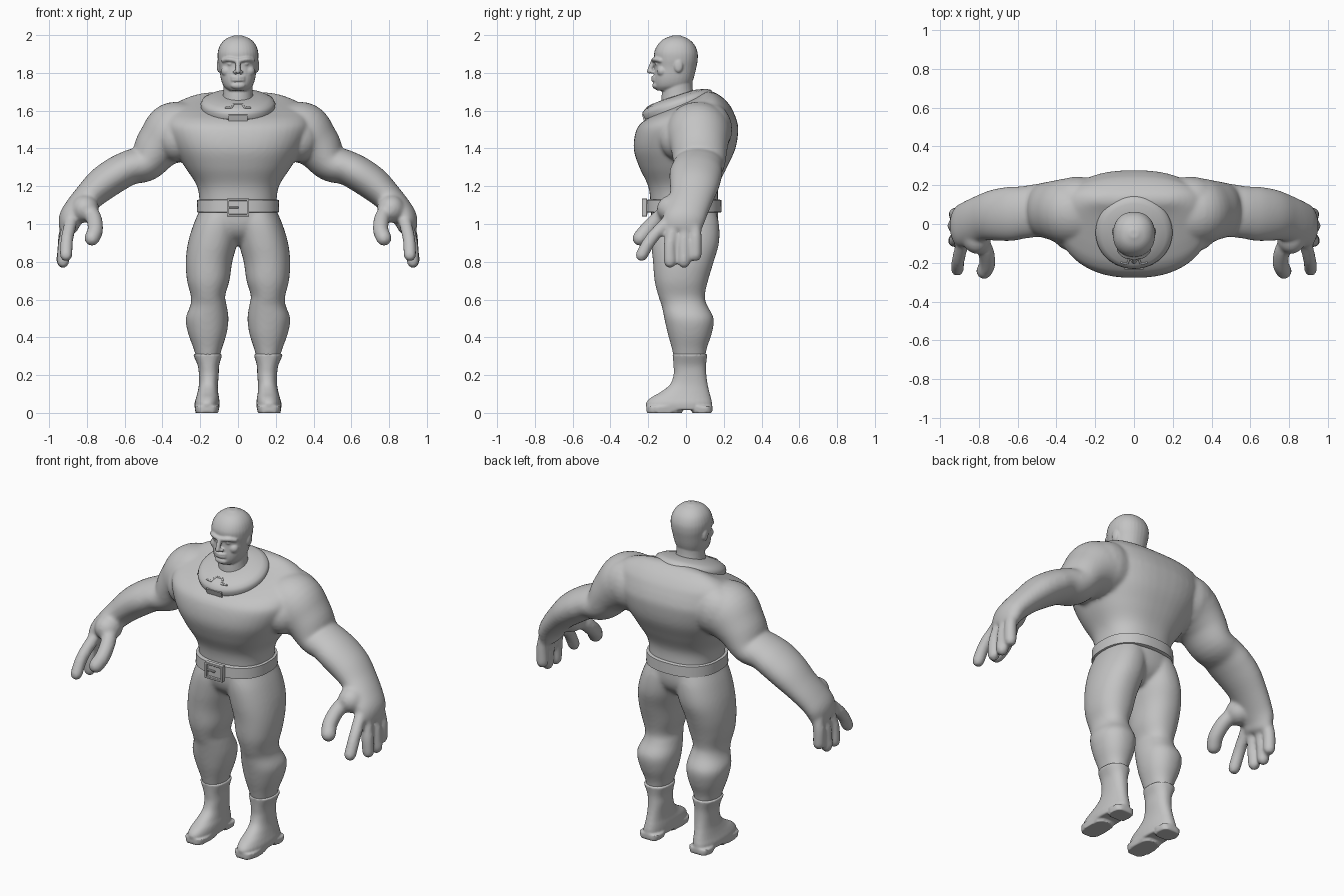
import bpy, bmesh, math
from mathutils import Vector, Matrix

default = bpy.data.objects.get("Cube")
if default:
    bpy.data.objects.remove(default, do_unlink=True)

grey = bpy.data.materials.new("plain_grey")
grey.use_nodes = True
grey.diffuse_color = (0.55, 0.55, 0.55, 1)
grey.node_tree.nodes["Principled BSDF"].inputs["Base Color"].default_value = (0.55, 0.55, 0.55, 1)

UP = Vector((0, 0, 1))
DEPTH = Vector((0, 1, 0))


def resample(stations, steps=5):
    """Catmull-Rom interpolation of centre and radii together."""
    p = [Vector(s) for s in stations]
    p = [p[0] * 2 - p[1]] + p + [p[-1] * 2 - p[-2]]
    out = []
    for a, b, c, d in zip(p, p[1:], p[2:], p[3:]):
        for i in range(steps):
            t = i / steps
            out.append((b * 2 + (c - a) * t + (a * 2 - b * 5 + c * 4 - d) * t * t
                        + (b * 3 - a - c * 3 + d) * t ** 3) * 0.5)
    return out + [p[-2]]


def tube(bm, stations, side=DEPTH, flat=False, power=2.0, n=32, dome=0.0, smooth=True):
    """Loft rings (x, y, z, radius_u, radius_v); level rings when flat."""
    pts = resample(stations) if smooth else [Vector(s) for s in stations]
    mids = [Vector(q[:3]) for q in pts]
    rings = []
    for i, q in enumerate(pts):
        t = UP if flat else (mids[min(i + 1, len(mids) - 1)] - mids[max(i - 1, 0)]).normalized()
        rings.append((mids[i], t, q[3], q[4]))
    if dome:
        def cap(ring, sign):
            c, t, ru, rv = ring
            r = min(ru, rv) * dome * sign
            return [(c + t * r * math.sin(a), t, ru * math.cos(a), rv * math.cos(a))
                    for a in map(math.radians, (30, 55, 75))]
        rings = cap(rings[0], -1)[::-1] + rings + cap(rings[-1], 1)
    loops = []
    for c, t, ru, rv in rings:
        v = (side - t * side.dot(t)).normalized()
        u = v.cross(t)
        loop = []
        for k in range(n):
            ca, sa = math.cos(math.tau * k / n), math.sin(math.tau * k / n)
            ca = math.copysign(abs(ca) ** (2 / power), ca)
            sa = math.copysign(abs(sa) ** (2 / power), sa)
            loop.append(bm.verts.new(c + u * ru * ca + v * rv * sa))
        loops.append(loop)
    for a, b in zip(loops, loops[1:]):
        for k in range(n):
            bm.faces.new((a[k], a[k - 1], b[k - 1], b[k]))
    bm.faces.new(loops[0])
    bm.faces.new(loops[-1][::-1])


def slices(rows):
    """Level slices (z, x0, x1, y0, y1) as loft stations."""
    return [((a + b) / 2, (c + d) / 2, z, (b - a) / 2, (d - c) / 2) for z, a, b, c, d in rows]


def centred(rows):
    return slices([(z, -w, w, a, b) for z, w, a, b in rows])


def limb(bm, pts, r):
    tube(bm, [(*p, r, r) for p in pts], n=16, dome=1.0)


def ball(bm, centre, size):
    m = Matrix.Translation(centre) @ Matrix.Diagonal((*size, 1))
    bmesh.ops.create_uvsphere(bm, u_segments=20, v_segments=12, radius=1, matrix=m)


def box(bm, centre, size):
    bmesh.ops.create_cube(bm, size=1, matrix=Matrix.Translation(centre) @ Matrix.Diagonal((*size, 1)))


def mirror(bm):
    geom = bmesh.ops.duplicate(bm, geom=bm.verts[:] + bm.edges[:] + bm.faces[:])["geom"]
    for v in geom:
        if isinstance(v, bmesh.types.BMVert):
            v.co.x *= -1


def finish(bm, name, voxel=0.0, relax=0, angle=40):
    bmesh.ops.recalc_face_normals(bm, faces=bm.faces)
    mesh = bpy.data.meshes.new(name)
    bm.to_mesh(mesh)
    bm.free()
    mesh.materials.append(grey)
    mesh.polygons.foreach_set("use_smooth", [True] * len(mesh.polygons))
    mesh.set_sharp_from_angle(angle=math.radians(angle))
    ob = bpy.data.objects.new(name, mesh)
    bpy.context.collection.objects.link(ob)
    if voxel:
        mod = ob.modifiers.new("blend", "REMESH")
        mod.mode = "VOXEL"
        mod.voxel_size = voxel
        mod.use_smooth_shade = True
        soft = ob.modifiers.new("soften", "SMOOTH")
        soft.factor = 0.5
        soft.iterations = relax
    return ob


# Body: arm, hand and leg on one side, mirrored, then the torso
bm = bmesh.new()
tube(bm, [(.22, .07, 1.515, .13, .16), (.335, .065, 1.48, .166, .172), (.42, .07, 1.41, .13, .152),
          (.487, .07, 1.325, .10, .138), (.57, .06, 1.30, .092, .135), (.64, .052, 1.265, .093, .14),
          (.72, .045, 1.21, .09, .132), (.79, .03, 1.145, .078, .118), (.85, .005, 1.08, .07, .115),
          (.885, -.01, 1.03, .064, .112), (.9, -.02, .975, .05, .10)], dome=0.5)
fingers = [((.885, -.10, 1.01), (.905, -.185, .92), (.91, -.235, .835)),
           ((.90, -.065, .99), (.92, -.085, .89), (.926, -.085, .80)),
           ((.905, -.005, .99), (.922, -.01, .89), (.928, -.01, .80)),
           ((.905, .045, 1.0), (.92, .05, .92), (.92, .05, .835))]
for f in fingers:
    limb(bm, f, .034)
limb(bm, ((.84, -.04, 1.10), (.772, -.12, 1.05), (.755, -.20, .975), (.772, -.243, .925)), .042)
ball(bm, (.81, -.07, 1.08), (.075, .085, .075))
# Chest and shoulder blade masses that lead into the arm
ball(bm, (.32, -.02, 1.45), (.11, .12, .12))
ball(bm, (.29, .13, 1.5), (.15, .115, .14))
tube(bm, slices([(1.08, -.02, .2, -.172, .155), (1.0, -.015, .235, -.187, .175),
                 (.9, .003, .265, -.185, .175), (.8, .03, .277, -.175, .147),
                 (.7, .045, .27, -.167, .117), (.62, .068, .25, -.147, .10),
                 (.57, .06, .252, -.13, .112), (.5, .05, .277, -.115, .147),
                 (.42, .06, .264, -.097, .137), (.34, .085, .235, -.075, .11),
                 (.27, .105, .215, -.06, .1)]), flat=True, power=2.2)
mirror(bm)
tube(bm, centred([(.89, .05, -.085, .08), (.94, .14, -.15, .14), (1.0, .2, -.18, .168),
                  (1.1, .203, -.187, .17),
                  (1.2, .217, -.20, .172), (1.3, .28, -.247, .217), (1.4, .34, -.277, .262),
                  (1.5, .385, -.262, .277), (1.55, .385, -.218, .268), (1.585, .375, -.15, .255),
                  (1.62, .355, -.065, .238), (1.66, .29, .03, .205), (1.69, .2, .085, .165),
                  (1.70, .1, .1, .145)]), flat=True, power=2.4, n=48)
finish(bm, "body", voxel=0.01, relax=10)

# Head: skull and neck with face features blended in
bm = bmesh.new()
for s in (-1, 1):
    limb(bm, ((s * .012, -.172, 1.866), (s * .05, -.163, 1.872), (s * .078, -.135, 1.866)), .012)
    ball(bm, (s * .058, -.126, 1.81), (.032, .029, .03))
    ball(bm, (s * .04, -.154, 1.848), (.017, .012, .009))
    ball(bm, (s * .016, -.178, 1.805), (.011, .012, .01))
    ball(bm, (s * .101, -.04, 1.838), (.012, .024, .036))
limb(bm, ((0, -.172, 1.865), (0, -.186, 1.83), (0, -.194, 1.808)), .013)
for z in (1.776, 1.762):
    limb(bm, ((-.028, -.166, z), (0, -.177, z), (.028, -.166, z)), .008)
ball(bm, (0, -.157, 1.733), (.04, .022, .02))
tube(bm, centred([(1.58, .1, -.13, .08), (1.66, .082, -.13, .05), (1.72, .077, -.125, .035),
                  (1.8, .078, -.115, .035)]), flat=True)
tube(bm, centred([(1.706, .05, -.155, -.02), (1.73, .076, -.167, .02), (1.77, .091, -.171, .04),
                  (1.83, .1, -.166, .055), (1.87, .107, -.168, .062), (1.91, .107, -.168, .061),
                  (1.95, .093, -.149, .044), (1.98, .064, -.117, .012), (1.998, .022, -.07, -.03)]),
     flat=True, power=2.2)
finish(bm, "head", voxel=0.005, relax=4)

# Boots: shaft, foot and a sole split into heel and forefoot
bm = bmesh.new()
tube(bm, slices([(.016, .1, .228, -.205, .135), (.05, .098, .23, -.212, .138),
                 (.08, .1, .222, -.187, .132), (.11, .105, .214, -.135, .124),
                 (.15, .106, .207, -.085, .115), (.2, .102, .207, -.066, .108),
                 (.25, .1, .213, -.066, .106), (.3, .086, .234, -.07, .112),
                 (.313, .084, .237, -.072, .114)]), flat=True, power=2.3)
for y0, y1 in ((.03, .14), (-.21, -.02)):
    tube(bm, slices([(0, .105, .225, y0, y1), (.035, .098, .23, y0, y1)]),
         flat=True, power=3, smooth=False)
mirror(bm)
finish(bm, "boots", voxel=0.007, relax=2)

# Collar: lathed dish, raised at the neck and tilted down at the front
profile = [(.07, .034), (.11, .032), (.165, .02), (.19, .006), (.198, -.012),
           (.195, -.035), (.18, -.045), (.07, -.05)]
place = Matrix.Translation((0, -.047, 1.646)) @ Matrix.Rotation(math.radians(18), 4, "X")
bm = bmesh.new()
turns = 64
grid = [[bm.verts.new((r * math.cos(math.tau * k / turns), r * math.sin(math.tau * k / turns), z))
         for r, z in profile] for k in range(turns)]
for k in range(turns):
    for j in range(len(profile)):
        bm.faces.new((grid[k - 1][j], grid[k][j], grid[k][j - 1], grid[k - 1][j - 1]))
bm.transform(place)
finish(bm, "collar")

# Collar clasp: bent bar on the dish and a tab on the rim
bm = bmesh.new()
bar = [(-.065, -.155, .019), (-.035, -.16, .02), (-.022, -.125, .027),
       (.022, -.125, .027), (.035, -.16, .02), (.065, -.155, .019)]
for a, b in zip(bar, bar[1:]):
    limb(bm, (a, b), .005)
box(bm, (0, -.183, -.027), (.1, .03, .04))
bm.transform(place)
finish(bm, "collar_clasp")

# Belt
bm = bmesh.new()
tube(bm, [(0, -.012, z, r, r - .017) for z, r in ((1.06, .208), (1.064, .218), (1.126, .216), (1.13, .205))],
     flat=True, power=2.4, n=64, smooth=False)
finish(bm, "belt")

# Belt buckle: plate, square frame and prong
bm = bmesh.new()
box(bm, (0, -.211, 1.087), (.10, .016, .075))
for s in (-1, 1):
    box(bm, (s * .053, -.22, 1.087), (.013, .028, .095))
    box(bm, (0, -.22, 1.087 + s * .041), (.118, .027, .013))
box(bm, (-.022, -.222, 1.087), (.05, .016, .01))
buckle = finish(bm, "belt_buckle")
edge = buckle.modifiers.new("soft_edges", "BEVEL")
edge.width = 0.002
